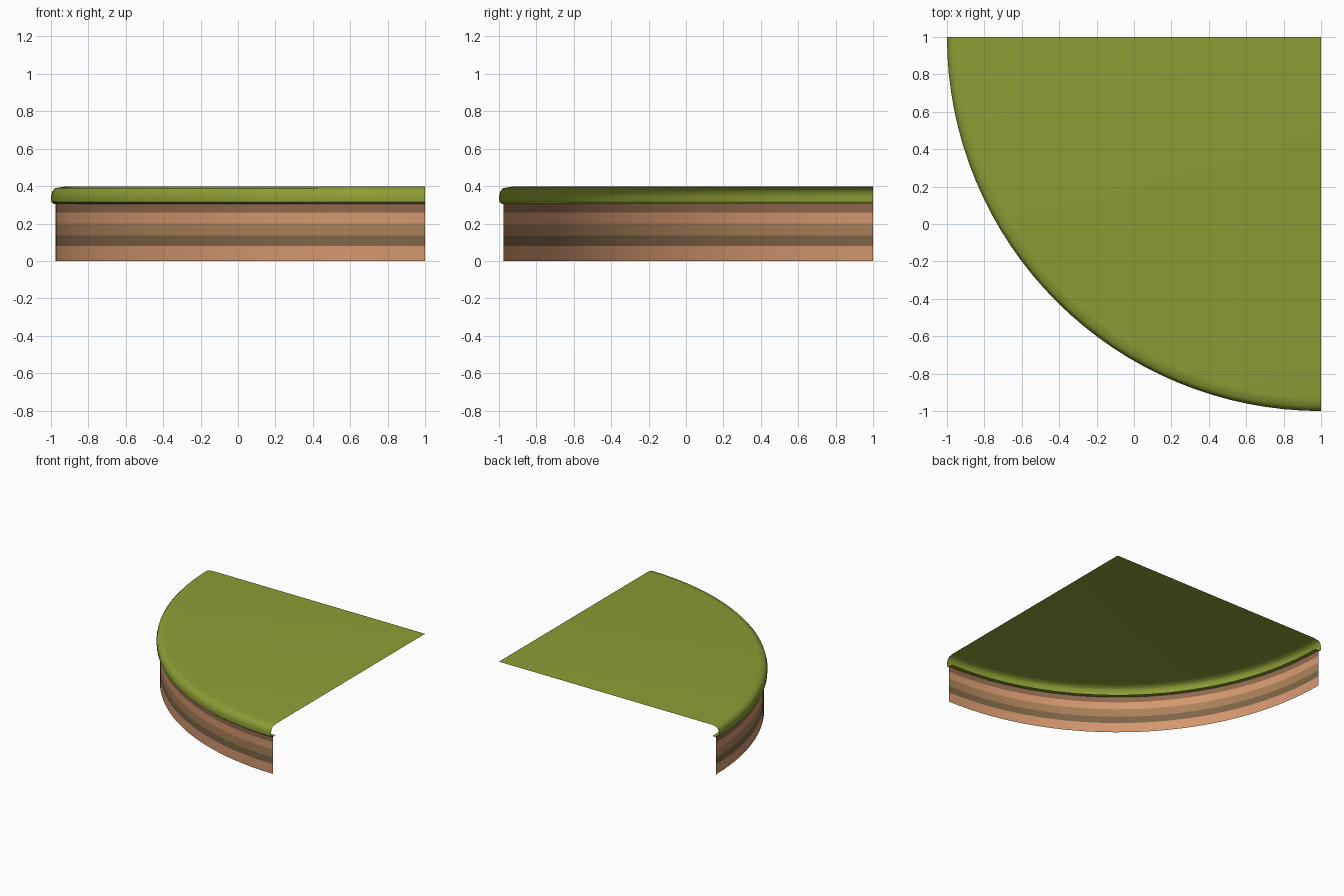
import bpy, bmesh, math

if "Cube" in bpy.data.objects:
    bpy.data.objects.remove(bpy.data.objects["Cube"])

SEGMENTS = 32
CENTRE = (1.0, 1.0)


def material(name, rgb):
    mat = bpy.data.materials.new(name)
    mat.diffuse_color = (*rgb, 1)
    mat.use_nodes = True
    mat.node_tree.nodes["Principled BSDF"].inputs["Base Color"].default_value = mat.diffuse_color
    return mat


def quarter_sweep(name, profile, mats, bands=None, cap=False):
    """Sweep a (radius, z) profile through a quarter turn about the corner."""
    bm = bmesh.new()
    rings = []
    for r, z in profile:
        ring = []
        for i in range(SEGMENTS + 1):
            a = math.pi + i * math.pi / 2 / SEGMENTS
            ring.append(bm.verts.new((CENTRE[0] + r * math.cos(a),
                                      CENTRE[1] + r * math.sin(a), z)))
        rings.append(ring)
    for k, (low, high) in enumerate(zip(rings, rings[1:])):
        for i in range(SEGMENTS):
            f = bm.faces.new((low[i], low[i + 1], high[i + 1], high[i]))
            f.material_index = bands[k] if bands else 0
    if cap:
        tip = bm.verts.new((*CENTRE, profile[-1][1]))
        bm.faces.new(rings[-1] + [tip])
    mesh = bpy.data.meshes.new(name)
    bm.to_mesh(mesh)
    bm.free()
    for m in mats:
        mesh.materials.append(m)
    obj = bpy.data.objects.new(name, mesh)
    bpy.context.collection.objects.link(obj)
    bpy.ops.object.select_all(action='DESELECT')
    obj.select_set(True)
    bpy.context.view_layer.objects.active = obj
    bpy.ops.object.shade_smooth_by_angle(angle=math.radians(40))
    return obj


grass = material("grass", (0.27, 0.34, 0.035))
clay = material("light_clay", (0.66, 0.31, 0.16))
soil = material("soil", (0.40, 0.22, 0.10))
dark = material("dark_soil", (0.21, 0.13, 0.065))
topsoil = material("topsoil", (0.28, 0.14, 0.075))

# Curved earth wall with coloured strata, open at both straight sides
quarter_sweep("earth_wall",
              [(1.975, z) for z in (0, 0.08, 0.135, 0.2, 0.26, 0.31)],
              [clay, soil, dark, topsoil], bands=[0, 2, 1, 0, 3])

# Grass sheet with rolled lip overhanging the wall
quarter_sweep("grass_top",
              [(1.94, 0.305), (1.985, 0.305), (1.998, 0.315), (2.0, 0.345),
               (1.993, 0.372), (1.977, 0.39), (1.93, 0.397)],
              [grass], cap=True)
